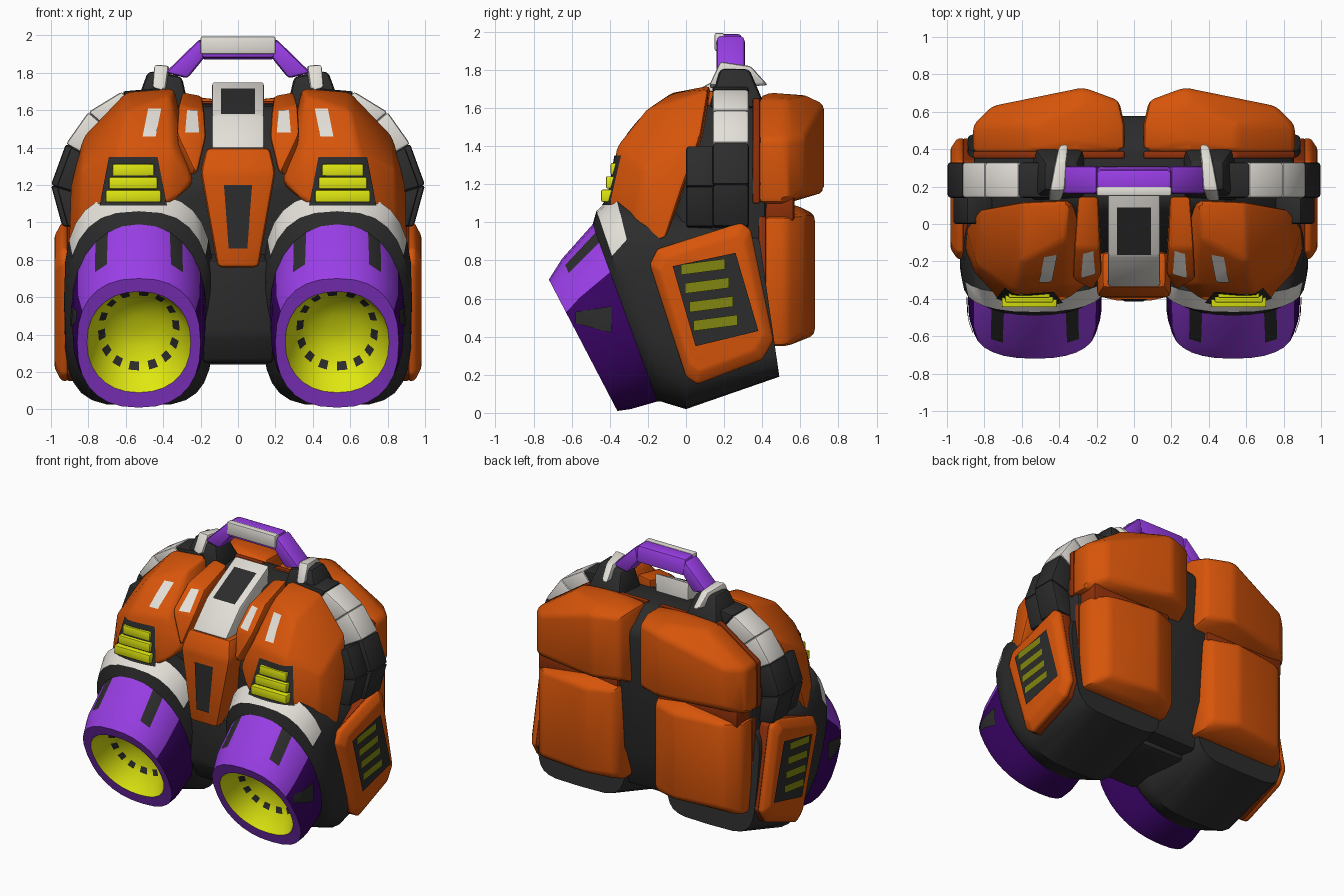
import bpy, bmesh
from math import sin, cos, pi, radians
from mathutils import Vector

if "Cube" in bpy.data.objects:
    bpy.data.objects.remove(bpy.data.objects["Cube"])


def material(name, red, green, blue):
    mat = bpy.data.materials.new(name)
    mat.use_nodes = True
    colour = (red, green, blue, 1)
    mat.diffuse_color = colour
    shader = mat.node_tree.nodes["Principled BSDF"]
    shader.inputs["Base Color"].default_value = colour
    shader.inputs["Roughness"].default_value = 0.7
    return mat


ORANGE = material("orange", 0.68, 0.09, 0.003)
RUST = material("dark_orange", 0.28, 0.03, 0.003)
DARK = material("charcoal", 0.025, 0.025, 0.025)
PURPLE = material("purple", 0.32, 0.048, 0.79)
DEEP = material("deep_purple", 0.04, 0.001, 0.125)
WHITE = material("off_white", 0.77, 0.74, 0.69)
YELLOW = material("acid_yellow", 0.75, 0.81, 0.005)
OLIVE = material("olive", 0.22, 0.24, 0.005)
SIDES = (("left", 1), ("right", -1))


def finish(name, bm, mats):
    """Turn a bmesh into a smooth shaded object with sharp edges kept."""
    bmesh.ops.recalc_face_normals(bm, faces=bm.faces[:])
    mesh = bpy.data.meshes.new(name)
    bm.to_mesh(mesh)
    bm.free()
    for mat in mats:
        mesh.materials.append(mat)
    obj = bpy.data.objects.new(name, mesh)
    bpy.context.collection.objects.link(obj)
    bpy.ops.object.select_all(action='DESELECT')
    obj.select_set(True)
    bpy.context.view_layer.objects.active = obj
    bpy.ops.object.shade_smooth_by_angle(angle=radians(32))


def hull(name, points, mat, bevel=0.025):
    """Bevelled convex block around a few corner points."""
    bm = bmesh.new()
    verts = [bm.verts.new(p) for p in points]
    result = bmesh.ops.convex_hull(bm, input=verts)
    spare = {v for v in result["geom_interior"] if isinstance(v, bmesh.types.BMVert)}
    bmesh.ops.delete(bm, geom=list(spare), context='VERTS')
    bmesh.ops.dissolve_limit(bm, angle_limit=radians(6), verts=bm.verts[:], edges=bm.edges[:])
    edges = [e for e in bm.edges if len(e.link_faces) == 2 and e.calc_face_angle() > 0.25]
    bmesh.ops.bevel(bm, geom=edges, offset=bevel, segments=2, profile=0.5,
                    affect='EDGES', clamp_overlap=True)
    finish(name, bm, [mat])


def pair(name, points, mat, bevel=0.025):
    """The same block on both sides."""
    for label, s in SIDES:
        hull(label + "_" + name, [(s * x, y, z) for x, y, z in points], mat, bevel)


def centred(name, points, mat, bevel=0.025):
    """Block across the middle, from the points of one half."""
    hull(name, [(s * x, y, z) for _, s in SIDES for x, y, z in points], mat, bevel)


def loft(name, rings, mats, rule, cap):
    """Bridge rings of equal size; rule(band, segment) picks the material."""
    bm = bmesh.new()
    loops = [[bm.verts.new(p) for p in ring] for ring in rings]
    count = len(loops[0])
    for band, (a, b) in enumerate(zip(loops, loops[1:])):
        for i in range(count):
            j = (i + 1) % count
            bm.faces.new((a[i], a[j], b[j], b[i])).material_index = rule(band, i)
    bm.faces.new(loops[cap]).material_index = rule(cap, 0)
    finish(name, bm, mats)


def patch(name, corners, mat, view="front", steps=6):
    """Thin painted plate laid on whatever surface lies beneath it."""
    graph = bpy.context.evaluated_depsgraph_get()
    a, b, c, d = [Vector(p) for p in corners]
    bm = bmesh.new()
    grid = {}
    for i in range(steps + 1):
        for j in range(steps + 1):
            u, v = i / steps, j / steps
            p = a.lerp(b, u).lerp(d.lerp(c, u), v)
            if view == "front":
                start, ray = Vector((p.x, -3, p.y)), Vector((0, 1, 0))
            else:
                s = dict(SIDES)[view]
                start, ray = Vector((3 * s, p.x, p.y)), Vector((-s, 0, 0))
            hit, where, *_ = bpy.context.scene.ray_cast(graph, start, ray)
            if hit:
                grid[i, j] = bm.verts.new(where - ray * 0.008)
    for i in range(steps):
        for j in range(steps):
            keys = ((i, j), (i + 1, j), (i + 1, j + 1), (i, j + 1))
            if all(k in grid for k in keys):
                bm.faces.new([grid[k] for k in keys])
    finish(name, bm, [mat])
    bpy.context.view_layer.update()


# Dark core and lower middle column
centred("core_body", [(0.5, 0.1, 1.62), (0.45, 0.42, 1.64), (0.86, 0.04, 1.2), (0.86, 0.42, 1.25),
                      (0.8, -0.1, 0.8), (0.78, 0.43, 0.4), (0.4, -0.1, 0.3), (0.4, 0.42, 0.27),
                      (0.12, 0.58, 1.5), (0.12, 0.52, 0.6), (0.2, -0.25, 1.2)], DARK, 0.04)
centred("middle_column", [(0.19, -0.22, 0.25), (0.17, -0.34, 0.8), (0.19, 0.3, 0.24),
                          (0.17, 0.2, 0.9), (0.19, -0.3, 0.4)], DARK)

# Thrusters: squarish housing, white arch, tapered nozzle with yellow bowl
SEGMENTS = 28


def ring(side, top, bottom, width, power):
    top, bottom = Vector(top), Vector(bottom)
    mid, half = (top + bottom) / 2, (top - bottom) / 2
    points = []
    for k in range(SEGMENTS):
        c, s = cos(2 * pi * k / SEGMENTS), sin(2 * pi * k / SEGMENTS)
        c, s = [abs(t) ** (2 / power) * (1 if t > 0 else -1) for t in (c, s)]
        yz = mid + half * s
        points.append((side * (0.53 + width * c), yz.x, yz.y))
    return points


def bowl(side, depth, radius):
    mid = Vector((-0.54, 0.36)) + depth * Vector((0.884, 0.468))
    up = radius * Vector((-0.468, 0.884))
    return ring(side, mid + up, mid - up, radius * 0.91, 2.2)


def height(segment):
    return sin(2 * pi * (segment + 0.5) / SEGMENTS)


def nozzle_rule(band, segment):
    if band in (0, 1):
        if band == 0 and segment in (4, 9):
            return 2
        return 0 if height(segment) > 0.35 else 1
    if band == 4:
        return 2 if segment % 2 else 3
    return 0 if band == 2 else 3


for label, s in SIDES:
    shell = [ring(s, (0.38, 0.95), (0.49, 0.19), 0.36, 5),
             ring(s, (-0.1, 1.08), (0.0, 0.02), 0.4, 3.6),
             ring(s, (-0.37, 1.15), (-0.1, 0.05), 0.4, 2.9),
             ring(s, (-0.47, 1.06), (-0.13, 0.06), 0.385, 2.6),
             ring(s, (-0.49, 0.99), (-0.15, 0.06), 0.36, 2.15)]
    loft(label + "_thruster_housing", shell, [DARK, WHITE],
         lambda band, i: int(band == 2 and height(i) > 0.4), 0)
    cone = [shell[-1], ring(s, (-0.65, 0.81), (-0.29, 0.02), 0.355, 2.3),
            ring(s, (-0.72, 0.7), (-0.36, 0.01), 0.33, 2.4), bowl(s, 0, 0.305),
            bowl(s, 0.13, 0.24), bowl(s, 0.155, 0.2), bowl(s, 0.2, 0.14), bowl(s, 0.215, 0.05)]
    loft(label + "_nozzle", cone, [PURPLE, DEEP, DARK, YELLOW], nozzle_rule, -1)

# Orange chest pods, slim inner pods and centre plate
pair("chest_pod", [(0.34, 0.13, 1.72), (0.6, 0.12, 1.7), (0.83, 0.08, 1.46), (0.9, -0.02, 1.18),
                   (0.91, -0.12, 0.88), (0.36, -0.08, 1.68), (0.6, -0.2, 1.6), (0.35, -0.33, 1.42),
                   (0.64, -0.36, 1.4), (0.36, -0.41, 1.1), (0.72, -0.41, 1.1), (0.24, -0.32, 1.22),
                   (0.85, -0.27, 0.98), (0.84, -0.22, 1.28), (0.32, 0.1, 1.45), (0.24, -0.1, 1.2)],
     ORANGE)
pair("inner_pod", [(0.19, 0.15, 1.68), (0.3, 0.15, 1.7), (0.18, -0.13, 1.6), (0.32, -0.13, 1.63),
                   (0.17, -0.27, 1.46), (0.33, -0.3, 1.48), (0.22, -0.36, 1.25), (0.3, -0.2, 1.25),
                   (0.2, 0.1, 1.4), (0.3, 0.1, 1.4)], ORANGE, 0.02)
centred("centre_plate", [(0.17, -0.34, 1.4), (0.2, -0.39, 1.27), (0.11, -0.41, 0.76),
                         (0.17, -0.15, 1.38), (0.2, -0.15, 1.27), (0.11, -0.2, 0.76)], ORANGE)
centred("top_frame", [(0.14, -0.34, 1.4), (0.14, -0.17, 1.575), (0.14, 0.17, 1.755),
                      (0.13, 0.17, 1.5), (0.13, -0.28, 1.36)], WHITE, 0.015)

# Four padded back cushions on thin dark rims: name, x, z, height at the side, depths
for name, left, right, low, high, drop, back, inner, outer in (
        ("upper_cushion", 0.05, 0.86, 1.1, 1.68, 1.44, 0.35, 0.73, 0.63),
        ("lower_cushion", 0.14, 0.84, 0.35, 1.1, 1.03, 0.38, 0.68, 0.63)):
    rim = [(x, z) for x, top in ((left, high - 0.03), (left + 0.5, high - 0.03), (right, drop))
           for z in (low, top)]
    face = [(x, y, z) for x, y, top in ((left + 0.03, inner - 0.07, high), (left + 0.22, inner, high),
                                        (right - 0.1, outer, drop + 0.07))
            for z in (low + 0.06, top - 0.06)]
    crown = [(left + 0.25, back + 0.08, high), (left + 0.25, inner - 0.1, high - 0.01)]
    pair(name + "_rim", [(x, y, z) for x, z in rim for y in (back, back + 0.04)], RUST, 0.01)
    pair(name, [(x, y, z) for x, z in rim for y in (back + 0.03, outer - 0.1)] + face + crown, ORANGE, 0.05)
pair("cushion_seam", [(x, y, z) for x in (0.16, 0.82) for y in (0.4, 0.57) for z in (1.0, 1.16)], RUST)

# Side panels with dark rims
outline = [(-0.15, 0.86), (0.29, 1.0), (0.34, 0.96), (0.46, 0.38), (0.4, 0.28),
           (0.06, 0.15), (0.0, 0.19), (-0.19, 0.78)]
for name, mat, layers in (("panel_rim", RUST, ((0.84, 1), (0.915, 1))),
                          ("side_panel", ORANGE, ((0.91, 1), (0.945, 1), (0.98, 0.84)))):
    pair(name, [(x, 0.14 + k * (y - 0.14), 0.58 + k * (z - 0.58))
                for x, k in layers for y, z in outline], mat, 0.012)

# Shoulder straps: a chain of blocks over each shoulder, with a joint in front
path = [(0.4, 1.72), (0.62, 1.7), (0.8, 1.59), (0.92, 1.42), (1.0, 1.2), (0.94, 0.98)]
for name, front, back, shrink, first in (("strap", 0.14, 0.33, 1, 0), ("shoulder_joint", 0, 0.15, 0.97, 3)):
    for i, (a, b) in enumerate(zip(path[first:], path[first + 1:])):
        block = [(x * k, y, 0.9 + (z - 0.9) * k) for x, z in (a, b)
                 for k in (shrink, 0.82) for y in (front, back)]
        pale = name == "strap" and i in (1, 2)
        pair(name + "_" + "abcde"[i], block, WHITE if pale else DARK, 0.015)

# Carry handle with brackets
centred("handle_grip", [(0.2, 0.16, 1.88), (0.2, 0.31, 1.87), (0.2, 0.17, 1.99), (0.2, 0.29, 1.99)],
        PURPLE, 0.02)
centred("grip_sleeve", [(0.2, y, z) for y in (0.15, 0.2) for z in (1.9, 1.995)], WHITE, 0.01)
pair("handle_strut", [(x, y, z) for y in (0.16, 0.31)
                      for x, z in ((0.18, 1.88), (0.2, 1.985), (0.27, 1.77), (0.39, 1.8))], PURPLE, 0.02)
pair("handle_bracket", [(0.26, 0.14, 1.6), (0.56, 0.12, 1.6), (0.26, 0.42, 1.6), (0.54, 0.42, 1.6),
                        (0.3, 0.17, 1.78), (0.48, 0.18, 1.81), (0.3, 0.33, 1.78), (0.48, 0.33, 1.81)],
     DARK)
pair("bracket_cap", [(0.39, 0.12, 1.7), (0.46, 0.12, 1.72), (0.37, 0.18, 1.84), (0.45, 0.18, 1.845),
                     (0.36, 0.34, 1.82), (0.42, 0.34, 1.82), (0.35, 0.43, 1.72), (0.4, 0.43, 1.72)],
     WHITE, 0.015)
bpy.context.view_layer.update()


def box(x, z, width, tall, lean=0.0, taper=0.0):
    w, h = width / 2, tall / 2
    return [(x - w, z - h), (x + w, z - h), (x + w - taper + lean, z + h), (x - w + taper + lean, z + h)]


# Painted plates in the middle
patch("frame_window", box(0, 1.648, 0.18, 0.135), DARK)
patch("plate_slot", box(0, 1.03, 0.1, 0.34, 0, -0.025), DARK)

# Painted plates and vents on each side
for label, s in SIDES:
    patch(label + "_vent_back", box(s * 0.56, 1.22, 0.36, 0.26, 0, 0.05), DARK)
    patch(label + "_pod_mark", box(s * 0.475, 1.535, 0.07, 0.15, -s * 0.03), WHITE)
    patch(label + "_inner_mark", box(s * 0.245, 1.54, 0.075, 0.12, 0, 0.01), WHITE)
    patch(label + "_panel_inset", [(0.05, 0.35), (0.38, 0.43), (0.26, 0.84), (-0.07, 0.77)], DARK, label)
    for row in range(4):
        y, z = 0.16 - row * 0.022, 0.47 + row * 0.098
        patch(label + "_panel_slot", [(y - 0.12, z - 0.04), (y + 0.11, z - 0.01),
                                      (y + 0.11, z + 0.045), (y - 0.12, z + 0.015)], OLIVE, label)
    patch(label + "_nozzle_mark", [(-0.58, 0.47), (-0.39, 0.42), (-0.39, 0.56), (-0.58, 0.53)], DARK, label)
for row in range(3):
    z, y, w = 1.14 + row * 0.07, row * 0.025 - 0.445, 0.147 - row * 0.018
    pair("vent_bar", [(0.56 + x, depth, z + h) for x in (-w, w) for depth in (y, -0.3)
                      for h in (-0.032, 0.032)], YELLOW, 0.008)
